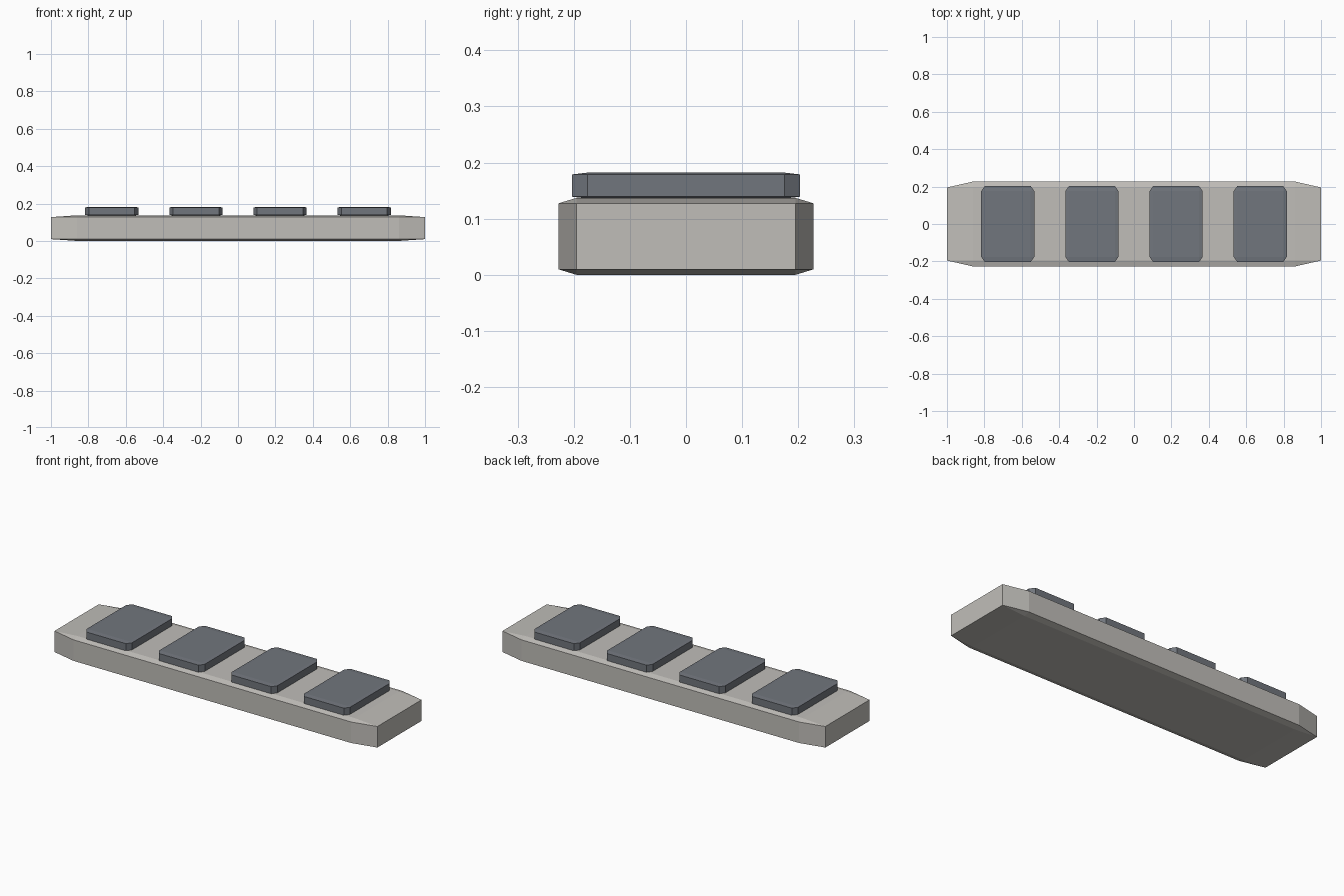
import bpy
import bmesh
from mathutils import Vector

default = bpy.data.objects.get("Cube")
if default:
    bpy.data.objects.remove(default, do_unlink=True)


def make_material(name, rgb):
    mat = bpy.data.materials.new(name)
    mat.use_nodes = True
    colour = (*rgb, 1.0)
    mat.diffuse_color = colour
    bsdf = mat.node_tree.nodes["Principled BSDF"]
    bsdf.inputs["Base Color"].default_value = colour
    bsdf.inputs["Roughness"].default_value = 0.8
    return mat


def chamfered_block(name, centre, size, ratio, mat):
    """Chamfer a cube, then stretch it so the chamfer follows each axis."""
    bm = bmesh.new()
    bmesh.ops.create_cube(bm, size=2.0)
    bmesh.ops.bevel(bm, geom=bm.edges[:], offset=ratio, offset_type='OFFSET',
                    segments=1, profile=0.5, affect='EDGES')
    bmesh.ops.scale(bm, vec=Vector(size) / 2, verts=bm.verts[:])
    bmesh.ops.recalc_face_normals(bm, faces=bm.faces[:])
    mesh = bpy.data.meshes.new(name)
    bm.to_mesh(mesh)
    bm.free()
    mesh.materials.append(mat)
    obj = bpy.data.objects.new(name, mesh)
    obj.location = centre
    bpy.context.collection.objects.link(obj)
    return obj


light_grey = make_material("warm light grey", (0.53, 0.515, 0.485))
dark_grey = make_material("slate grey", (0.165, 0.18, 0.205))

# Long base bar
chamfered_block("base_bar", (0, 0, 0.0685), (2.0, 0.454, 0.137), 0.14, light_grey)

# Row of four raised pads
for i in range(4):
    chamfered_block(f"pad_{i + 1}", ((i - 1.5) * 0.45, 0, 0.159),
                    (0.284, 0.406, 0.046), 0.135, dark_grey)
